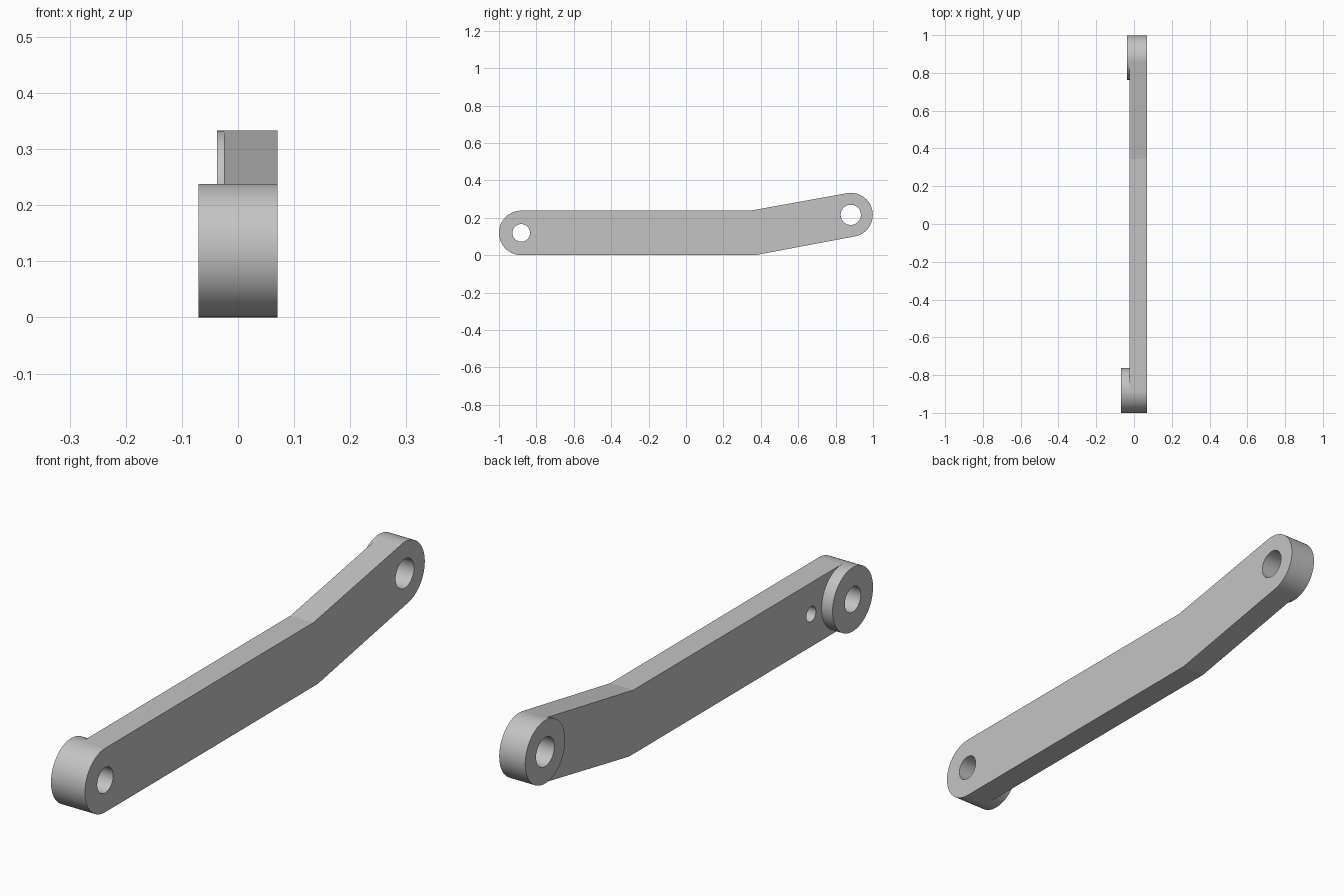
import bpy, bmesh
from math import sin, cos, radians

if "Cube" in bpy.data.objects:
    bpy.data.objects.remove(bpy.data.objects["Cube"])

# Shared sizes: ends are (y, z, outer radius, bore radius)
FRONT = (-0.881, 0.119, 0.119, 0.047)
BACK = (0.881, 0.2155, 0.1175, 0.054)
INNER, OUTER = -0.025, 0.07
TILT = 10.4

steel = bpy.data.materials.new("light_grey_metal")
steel.use_nodes = True
grey = (0.55, 0.55, 0.55, 1)
steel.diffuse_color = grey
steel.node_tree.nodes["Principled BSDF"].inputs["Base Color"].default_value = grey


def arc(y, z, r, start, end, steps):
    angles = [radians(start + (end - start) * i / steps) for i in range(steps + 1)]
    return [(y + r * cos(a), z + r * sin(a)) for a in angles]


def prism(name, outline, x0, x1):
    """Extrude a side outline of (y, z) points from x0 to x1."""
    bm = bmesh.new()
    face = bm.faces.new([bm.verts.new((x0, y, z)) for y, z in outline])
    side = bmesh.ops.extrude_face_region(bm, geom=[face])
    moved = [v for v in side["geom"] if isinstance(v, bmesh.types.BMVert)]
    bmesh.ops.translate(bm, verts=moved, vec=(x1 - x0, 0, 0))
    bmesh.ops.recalc_face_normals(bm, faces=bm.faces)
    mesh = bpy.data.meshes.new(name)
    bm.to_mesh(mesh)
    bm.free()
    mesh.materials.append(steel)
    obj = bpy.data.objects.new(name, mesh)
    bpy.context.collection.objects.link(obj)
    return obj


def disc(name, y, z, r, x0, x1):
    return prism(name, arc(y, z, r, 0, 360, 96)[:-1], x0, x1)


def drill(obj, y, z, r, x0, x1):
    """Cut a round hole and bake the result into the mesh."""
    cutter = disc("drill_cutter", y, z, r, x0, x1)
    cutter.hide_render = True
    mod = obj.modifiers.new("drill", "BOOLEAN")
    mod.operation = "DIFFERENCE"
    mod.solver = "EXACT"
    mod.object = cutter
    bpy.context.view_layer.update()
    graph = bpy.context.evaluated_depsgraph_get()
    baked = bpy.data.meshes.new_from_object(obj.evaluated_get(graph))
    obj.modifiers.clear()
    obj.data = baked
    bpy.data.objects.remove(cutter)


# Bent bar with rounded ends
outline = arc(*FRONT[:3], 90, 270, 48)
outline += [(0.37, 0.0)]
outline += arc(*BACK[:3], TILT - 90, TILT + 90, 48)
outline += [(0.345, 0.238)]
bar = prism("bent_bar", outline, INNER, OUTER)
for y, z, _, bore in (FRONT, BACK):
    drill(bar, y, z, bore, -0.2, 0.2)

# Small blind hole beside the front boss
drill(bar, -0.70, 0.121, 0.028, -0.1, 0.03)

# Raised bosses around the bores on the right face
parts = [bar]
for name, (y, z, r, bore), x0 in (("front_boss", FRONT, -0.07), ("back_boss", BACK, -0.037)):
    boss = disc(name, y, z, r, x0, INNER)
    drill(boss, y, z, bore, -0.2, 0.2)
    parts.append(boss)

# Smooth the round walls, keep the large flat faces flat
bpy.ops.object.select_all(action="DESELECT")
for obj in parts:
    obj.select_set(True)
bpy.context.view_layer.objects.active = bar
bpy.ops.object.shade_smooth_by_angle(angle=radians(30))
for obj in parts:
    for face in obj.data.polygons:
        if face.area > 0.01:
            face.use_smooth = False
